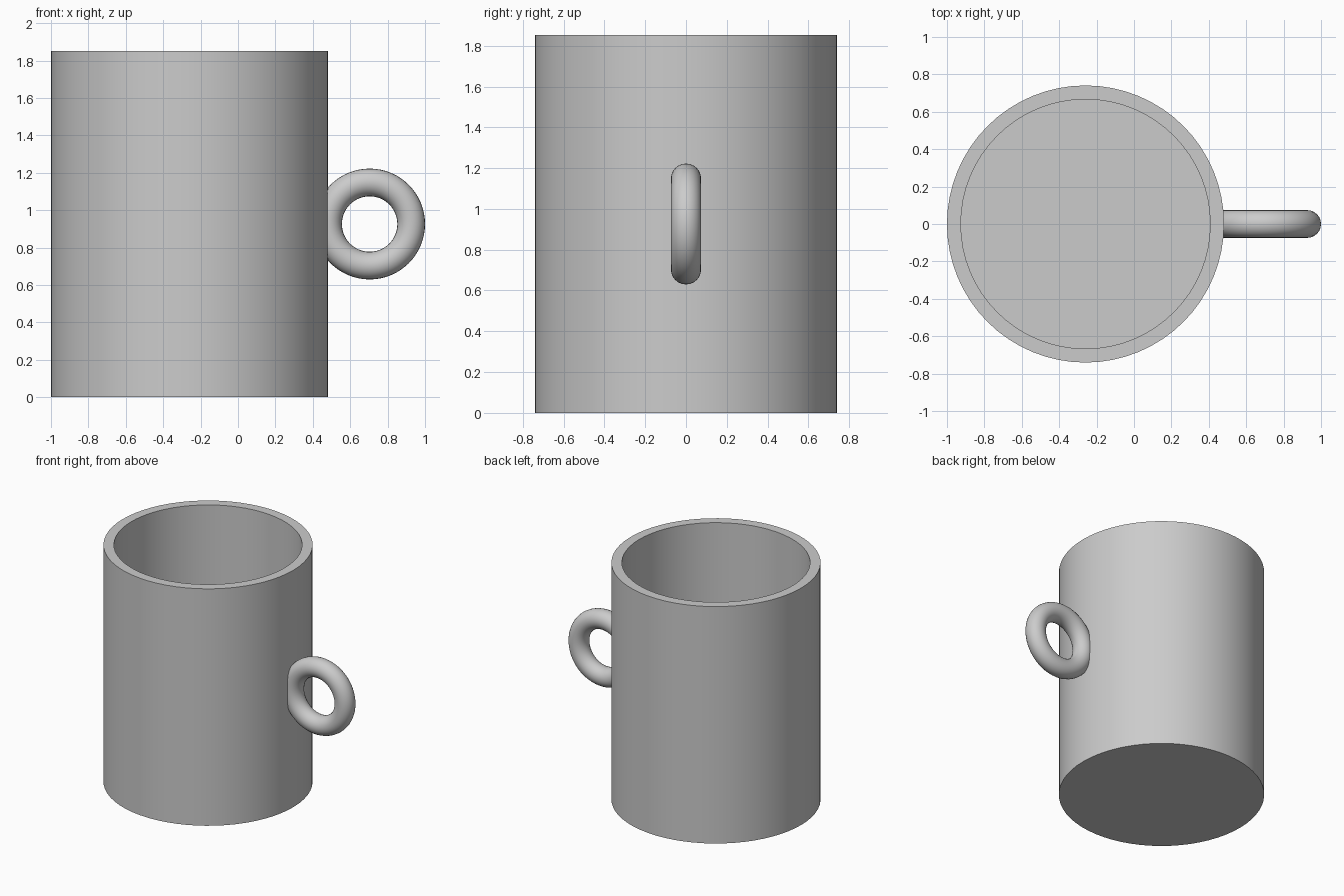
import bpy
import bmesh
import math

cube = bpy.data.objects.get("Cube")
if cube:
    bpy.data.objects.remove(cube, do_unlink=True)

UNIT = 2 / 2.7            # outer radius of the cup
HEIGHT = 2.5 * UNIT
WALL = 0.1 * UNIT
CUP_X = UNIT - 1          # cup axis, so that cup and handle span x = -1 to 1

grey = bpy.data.materials.new("plain grey")
grey.use_nodes = True
colour = (0.6, 0.6, 0.6, 1)
grey.diffuse_color = colour
grey.node_tree.nodes["Principled BSDF"].inputs["Base Color"].default_value = colour


def finish(obj, name):
    obj.name = obj.data.name = name
    obj.data.materials.append(grey)
    bpy.ops.object.select_all(action="DESELECT")
    obj.select_set(True)
    bpy.context.view_layer.objects.active = obj
    bpy.ops.object.shade_smooth_by_angle(angle=math.radians(40))


# Cup: a solid cylinder whose top is inset for the rim and pushed down to the floor
bpy.ops.mesh.primitive_cylinder_add(vertices=64, radius=UNIT, depth=HEIGHT,
                                    location=(CUP_X, 0, HEIGHT / 2))
cup = bpy.context.object
bm = bmesh.new()
bm.from_mesh(cup.data)
top = max(bm.faces, key=lambda f: f.calc_center_median().z)
bmesh.ops.inset_region(bm, faces=[top], thickness=WALL, use_even_offset=True)
hole = bmesh.ops.extrude_discrete_faces(bm, faces=[top])["faces"]
bmesh.ops.translate(bm, verts=hole[0].verts, vec=(0, 0, WALL - HEIGHT))
bmesh.ops.recalc_face_normals(bm, faces=bm.faces)
bm.to_mesh(cup.data)
bm.free()
finish(cup, "cup")

# Handle: an upright ring sunk into the cup wall
bpy.ops.mesh.primitive_torus_add(major_segments=64, minor_segments=24,
                                 major_radius=0.3 * UNIT, minor_radius=WALL,
                                 location=(CUP_X + 1.3 * UNIT, 0, HEIGHT / 2),
                                 rotation=(math.pi / 2, 0, 0))
finish(bpy.context.object, "handle")
